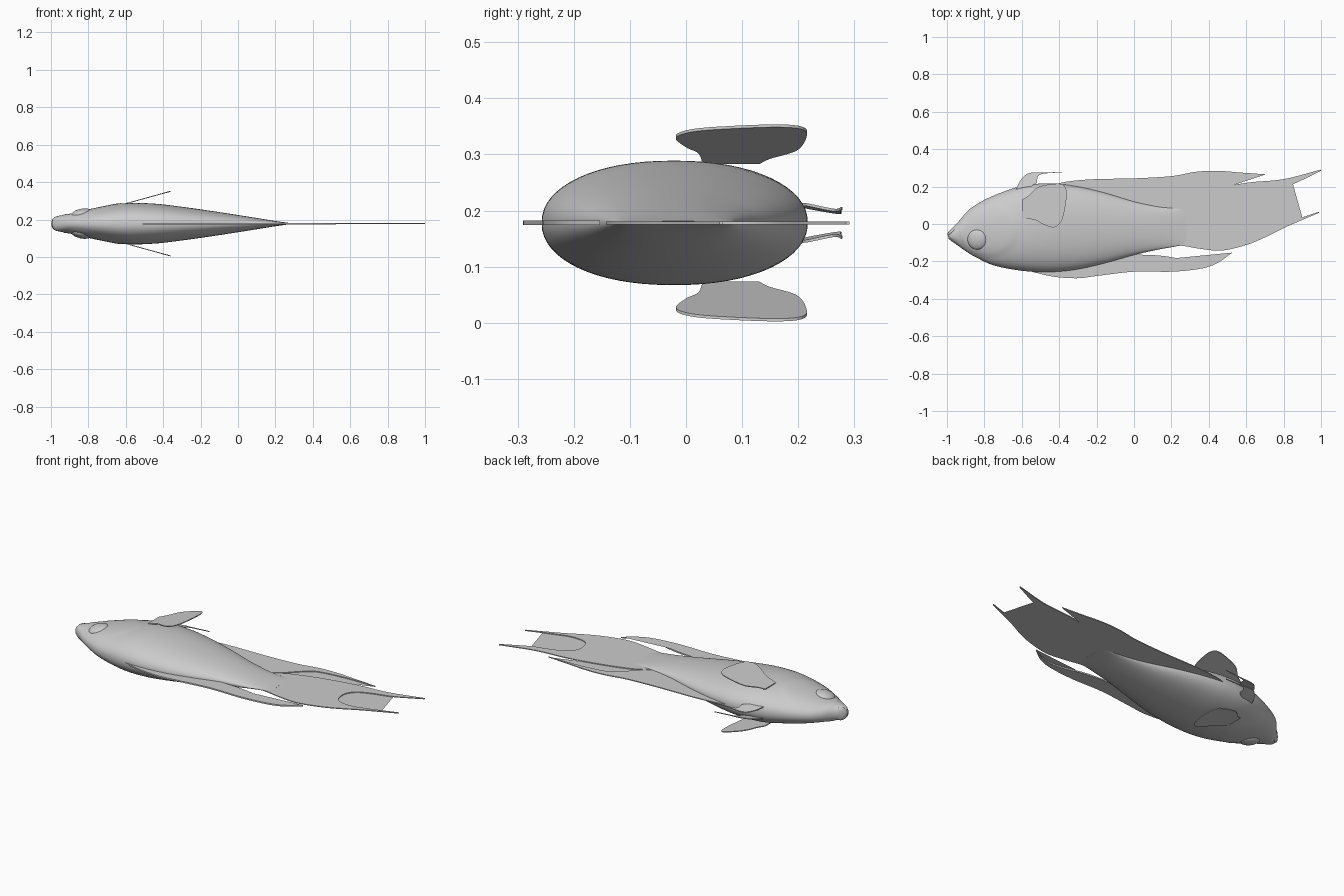
import bpy, bmesh, math
from mathutils import Vector

ZC = 0.178  # mid-plane of the fish lying on its side


def smooth(pts, n=8):
    """Open Catmull-Rom curve through points of any dimension."""
    P = [Vector(p) for p in pts]
    P = [P[0] * 2 - P[1]] + P + [P[-1] * 2 - P[-2]]
    out = []
    for i in range(1, len(P) - 2):
        a, b, c, d = P[i - 1:i + 3]
        for k in range(n):
            t = k / n
            out.append((b * 2 + (c - a) * t + (a * 2 - b * 5 + c * 4 - d) * t * t
                        + (b * 3 - a - c * 3 + d) * t ** 3) * 0.5)
    return out + [P[-2]]


def finish(name, bm, angle=40):
    bmesh.ops.recalc_face_normals(bm, faces=bm.faces)
    me = bpy.data.meshes.new(name)
    bm.to_mesh(me)
    bm.free()
    ob = bpy.data.objects.new(name, me)
    bpy.context.collection.objects.link(ob)
    bpy.ops.object.select_all(action='DESELECT')
    ob.select_set(True)
    bpy.context.view_layer.objects.active = ob
    bpy.ops.object.shade_smooth_by_angle(angle=math.radians(angle))
    return ob


def fin(name, arcs, height=lambda x, y: 0.0, th=0.0025):
    """Thin plate bounded by smooth arcs that meet at corners."""
    outline = []
    for arc in arcs:
        for p in smooth(arc):
            if not outline or (p - outline[-1]).length > 1e-4:
                outline.append(p)
    if (outline[0] - outline[-1]).length < 1e-4:
        outline.pop()
    bm = bmesh.new()
    lo, hi = [[bm.verts.new((p[0], p[1], ZC + height(p[0], p[1]) + s * th)) for p in outline]
              for s in (-1, 1)]
    n = len(outline)
    caps = [bm.faces.new(lo[::-1]), bm.faces.new(hi)]
    for i in range(n):
        j = (i + 1) % n
        bm.faces.new((lo[i], lo[j], hi[j], hi[i]))
    bmesh.ops.triangulate(bm, faces=caps)
    return finish(name, bm)


def ellipsoid(name, loc, size, rot=(0, 0, 0)):
    bm = bmesh.new()
    bmesh.ops.create_uvsphere(bm, u_segments=32, v_segments=20, radius=1)
    for v in bm.verts:
        v.co = Vector((v.co.x * size[0], v.co.y * size[1], v.co.z * size[2]))
    ob = finish(name, bm)
    ob.location, ob.rotation_euler = loc, rot
    return ob


# Body: stations of x, belly edge, back edge, half thickness
stations = [(-0.992, -0.045, -0.078, 0.022), (-0.975, -0.025, -0.092, 0.037),
            (-0.945, 0.005, -0.113, 0.044), (-0.9, 0.058, -0.145, 0.049),
            (-0.85, 0.1, -0.175, 0.06), (-0.75, 0.152, -0.221, 0.083),
            (-0.6, 0.203, -0.25, 0.109), (-0.45, 0.217, -0.257, 0.107),
            (-0.3, 0.2, -0.242, 0.09), (-0.15, 0.165, -0.208, 0.069),
            (0.0, 0.12, -0.166, 0.046), (0.12, 0.094, -0.139, 0.027),
            (0.2, 0.086, -0.124, 0.014), (0.28, 0.082, -0.11, 0.003)]
bm = bmesh.new()
rings, N = [], 64
for x, top, bot, half in smooth(stations, 10):
    ring = []
    for k in range(N):
        a = 2 * math.pi * k / N
        c, s = math.cos(a), math.sin(a)
        y = (top + bot) / 2 + (top - bot) / 2 * math.copysign(abs(c) ** 0.92, c)
        z = half * math.copysign(abs(s) ** 0.92, s)
        # raised gill cover
        r = math.hypot(x + 0.78, (y + 0.03) * 1.1)
        t = min(1, max(0, (0.165 - r) / 0.02))
        z += 0.004 * t * t * (3 - 2 * t) * s
        ring.append(bm.verts.new((x, y, ZC + z)))
    rings.append(ring)
for r0, r1 in zip(rings, rings[1:]):
    for k in range(N):
        j = (k + 1) % N
        bm.faces.new((r0[k], r0[j], r1[j], r1[k]))
bm.faces.new(rings[0])
bm.faces.new(rings[-1])
finish("body", bm)

# Lips
ellipsoid("upper_lip", (-0.968, -0.075, ZC), (0.034, 0.013, 0.037), (0, 0, math.radians(-38)))
ellipsoid("lower_lip", (-0.97, -0.037, ZC), (0.036, 0.013, 0.037), (0, 0, math.radians(42)))

# Tail fin
fin("tail_fin", [
    [(0.1, 0.06), (0.17, 0.093), (0.25, 0.135), (0.4, 0.18), (0.6, 0.22), (0.8, 0.24), (1.0, 0.291)],
    [(1.0, 0.285), (0.85, 0.213), (0.75, 0.185), (0.67, 0.155), (0.63, 0.115), (0.62, 0.07),
     (0.632, 0.02), (0.67, -0.005), (0.75, -0.008), (0.85, 0.02), (0.99, 0.066)],
    [(0.99, 0.06), (0.9, 0.022), (0.8, -0.022), (0.7, -0.072), (0.6, -0.112), (0.47, -0.142),
     (0.35, -0.132), (0.26, -0.117), (0.1, -0.1)]])

# Dorsal fin
fin("dorsal_fin", [
    [(-0.62, -0.235), (-0.52, -0.262), (-0.42, -0.283), (-0.3, -0.29), (-0.2, -0.278), (0.0, -0.255),
     (0.2, -0.255), (0.35, -0.24), (0.44, -0.212), (0.525, -0.153)],
    [(0.525, -0.153), (0.45, -0.19), (0.38, -0.206), (0.3, -0.2), (0.2, -0.177), (0.1, -0.166),
     (0.0, -0.164)],
    [(0.0, -0.164), (-0.06, -0.14), (-0.3, -0.2), (-0.62, -0.235)]], th=0.004)

# Anal fin
fin("anal_fin", [
    [(-0.45, 0.205), (-0.35, 0.228), (-0.2, 0.24), (0.0, 0.244), (0.2, 0.256), (0.33, 0.279),
     (0.45, 0.284), (0.57, 0.275), (0.7, 0.266)],
    [(0.7, 0.264), (0.53, 0.262), (0.4, 0.25), (0.32, 0.228), (0.25, 0.168), (0.2, 0.118),
     (0.16, 0.092)],
    [(0.16, 0.092), (0.1, 0.075), (-0.15, 0.13), (-0.45, 0.205)]])

# Paired fins and eyes
for side, s in (("left", 1), ("right", -1)):
    fin(side + "_pectoral_fin", [
        [(-0.6, 0.13), (-0.565, 0.15), (-0.51, 0.198), (-0.42, 0.215), (-0.375, 0.207),
         (-0.36, 0.165), (-0.37, 0.08), (-0.39, 0.012), (-0.43, -0.018), (-0.49, 0.0),
         (-0.53, 0.022), (-0.6, 0.03)],
        [(-0.6, 0.03), (-0.6, 0.13)]],
        lambda x, y: s * (0.107 + (x + 0.6) * 0.275))
    fin(side + "_pelvic_fin", [
        [(-0.63, 0.185), (-0.61, 0.228), (-0.58, 0.262), (-0.54, 0.276), (-0.48, 0.275), (-0.38, 0.279)],
        [(-0.38, 0.277), (-0.49, 0.268), (-0.515, 0.25), (-0.52, 0.22), (-0.545, 0.205), (-0.56, 0.18)],
        [(-0.56, 0.18), (-0.63, 0.185)]],
        lambda x, y: s * (0.034 - 0.22 * (y - 0.2) + 0.05 * (x + 0.56)))
    ellipsoid(side + "_eye", (-0.838, -0.083, ZC + s * 0.056), (0.054, 0.054, 0.022),
              (math.radians(s * 8), math.radians(s * -12), 0))
